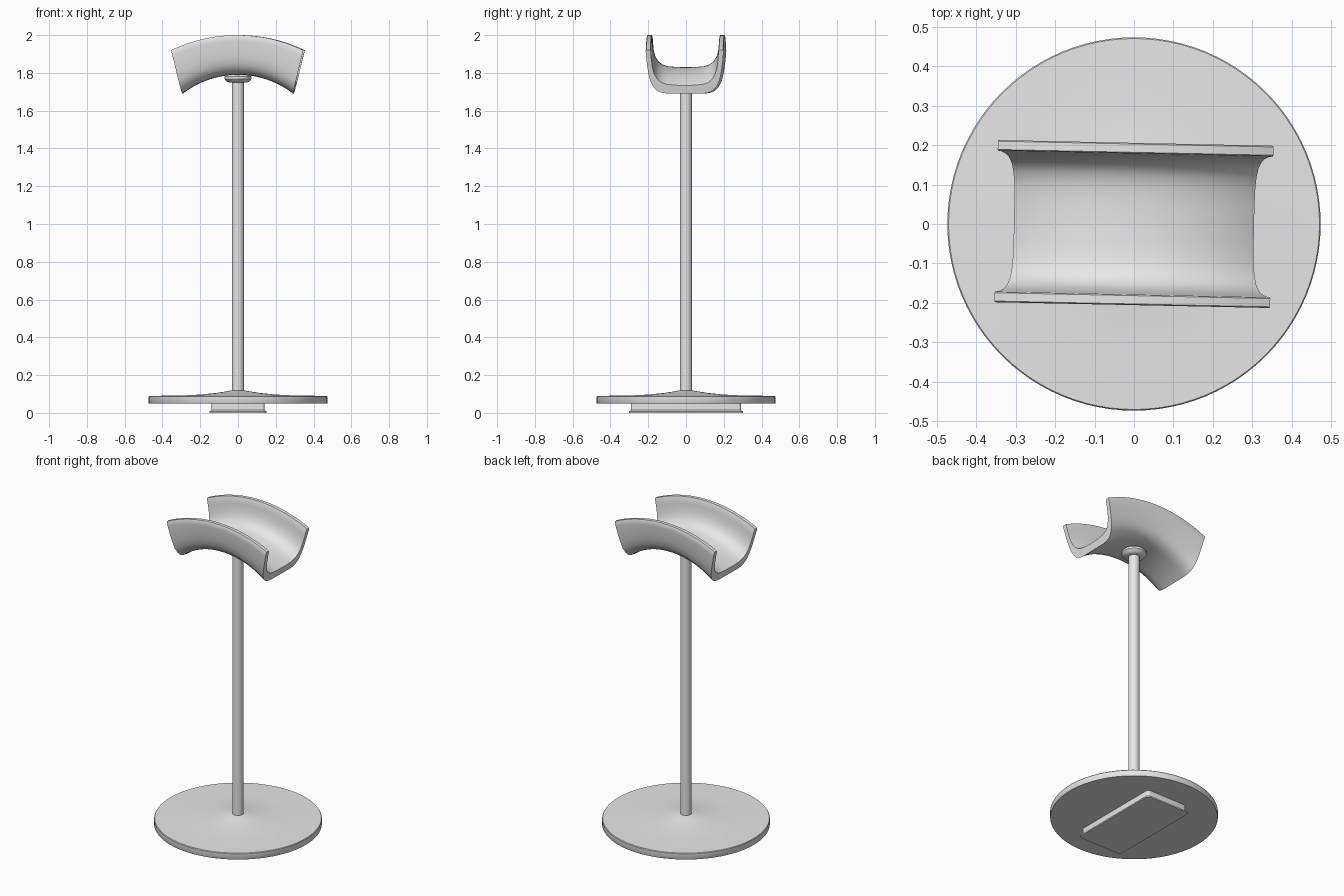
import bpy, bmesh, math

if "Cube" in bpy.data.objects:
    bpy.data.objects.remove(bpy.data.objects["Cube"])

grey = bpy.data.materials.new("light_grey")
grey.diffuse_color = (0.8, 0.8, 0.8, 1)
grey.use_nodes = True
grey.node_tree.nodes["Principled BSDF"].inputs["Base Color"].default_value = grey.diffuse_color


def finish(name, bm, angle=35):
    bmesh.ops.remove_doubles(bm, verts=bm.verts, dist=1e-5)
    bmesh.ops.recalc_face_normals(bm, faces=bm.faces)
    me = bpy.data.meshes.new(name)
    bm.to_mesh(me)
    bm.free()
    ob = bpy.data.objects.new(name, me)
    bpy.context.collection.objects.link(ob)
    me.materials.append(grey)
    bpy.ops.object.select_all(action='DESELECT')
    ob.select_set(True)
    bpy.context.view_layer.objects.active = ob
    bpy.ops.object.shade_smooth_by_angle(angle=math.radians(angle))
    return ob


def loft(name, rings, angle=35):
    """Skin closed rings of equal length and cap both ends."""
    bm = bmesh.new()
    vs = [[bm.verts.new(p) for p in r] for r in rings]
    n = len(vs[0])
    for a, b in zip(vs, vs[1:]):
        for i in range(n):
            j = (i + 1) % n
            bm.faces.new((a[i], a[j], b[j], b[i]))
    bm.faces.new(vs[0])
    bm.faces.new(vs[-1])
    return finish(name, bm, angle)


def lathe(name, profile, n):
    return loft(name, [[(r * math.cos(2 * math.pi * i / n), r * math.sin(2 * math.pi * i / n), z)
                        for i in range(n)] for r, z in profile])


def rounded_rect(hx, hy, r, z):
    pts = []
    for k, (sx, sy) in enumerate(((1, 1), (-1, 1), (-1, -1), (1, -1))):
        for s in range(6):
            a = math.pi / 2 * (k + s / 5)
            pts.append((sx * (hx - r) + r * math.cos(a), sy * (hy - r) + r * math.sin(a), z))
    return pts


# round base with a gently raised centre
lathe("base_disc", [(0.472, 0.05), (0.474, 0.053), (0.474, 0.086), (0.471, 0.09), (0.3, 0.092),
                    (0.2, 0.097), (0.12, 0.105), (0.06, 0.114), (0.03, 0.12)], 96)

# pole and the collar under the cradle
lathe("pole", [(0.032, 0.1), (0.032, 1.77)], 32)
lathe("collar", [(0.045, 1.748), (0.06, 1.754), (0.071, 1.768), (0.071, 1.78),
                 (0.06, 1.79), (0.05, 1.80)], 40)

# rectangular foot below the base, with a thin flange at the bottom
loft("foot", [rounded_rect(0.152, 0.303, 0.02, 0.0), rounded_rect(0.152, 0.303, 0.02, 0.008),
              rounded_rect(0.141, 0.292, 0.015, 0.014), rounded_rect(0.141, 0.292, 0.015, 0.052)])

# curved U-shaped cradle: half section as (y, height fraction), swept over an arch
outer = [(0, 0), (0.09, 0.0), (0.12, 0.018), (0.147, 0.065), (0.168, 0.16), (0.182, 0.28),
         (0.192, 0.45), (0.199, 0.65), (0.204, 0.85), (0.206, 0.975), (0.203, 1.0)]
inner = [(0.182, 1.0), (0.179, 0.975), (0.177, 0.8), (0.171, 0.6), (0.162, 0.46), (0.147, 0.34),
         (0.125, 0.26), (0.095, 0.215), (0.05, 0.195), (0, 0.19)]
half = outer + inner
section = half + [(-y, h) for y, h in reversed(half[1:-1])]


def arch(u, half_chord, top, sag):
    """Point on a circular arc of given chord and rise, u from -1 to 1."""
    r = (half_chord ** 2 + sag ** 2) / (2 * sag)
    a = u * math.asin(half_chord / r)
    return r * math.sin(a), top - r * (1 - math.cos(a))


rings = []
for k in range(41):
    u = k / 20 - 1
    bx, bz = arch(u, 0.294, 1.79, 0.10)
    tx, tz = arch(u, 0.350, 2.0, 0.08)
    rings.append([(bx + (tx - bx) * h, y, bz + (tz - bz) * h) for y, h in section])
cradle = loft("cradle", rings, 40)
cradle.rotation_euler.z = math.radians(-1.2)
